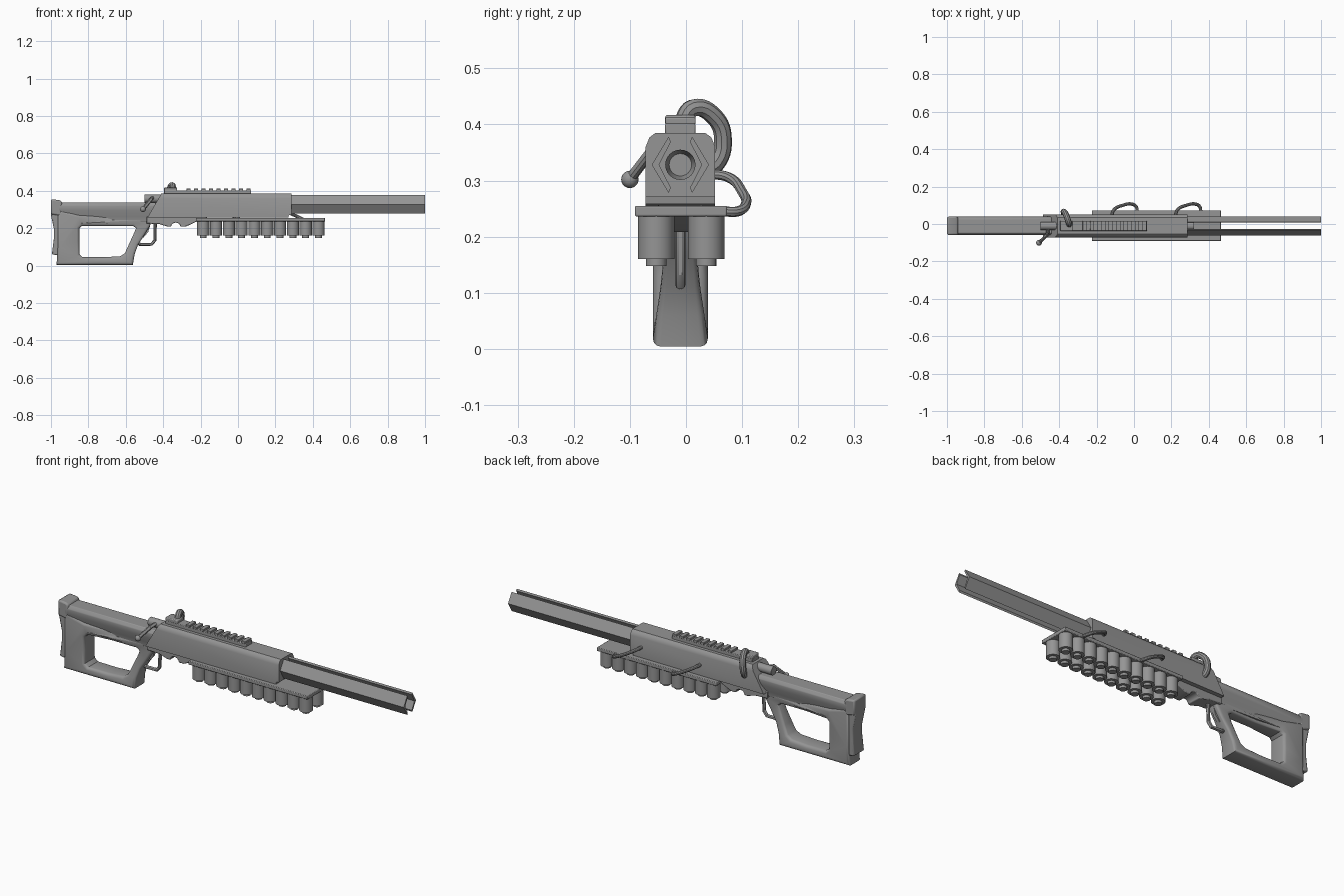
import bpy, bmesh, math
from mathutils import Vector

if "Cube" in bpy.data.objects:
    bpy.data.objects.remove(bpy.data.objects["Cube"], do_unlink=True)

CY = -0.01  # centre plane of the weapon
GREY = (0.3, 0.3, 0.3, 1)
metal = bpy.data.materials.new("plain grey")
metal.use_nodes = True
metal.diffuse_color = GREY
metal.node_tree.nodes["Principled BSDF"].inputs["Base Color"].default_value = GREY


def finish(ob, bevel=0, segments=2, smooth=True):
    ob.data.materials.clear()
    ob.data.materials.append(metal)
    if bevel:
        m = ob.modifiers.new("bevel", "BEVEL")
        m.width, m.segments, m.limit_method = bevel, segments, "ANGLE"
    bpy.ops.object.select_all(action="DESELECT")
    ob.select_set(True)
    bpy.context.view_layer.objects.active = ob
    if smooth:
        bpy.ops.object.shade_smooth_by_angle(angle=math.radians(35))
    return ob


def prism(name, pts, start, end, axis="y", bevel=0, segments=2):
    """Extrude an (x, z) profile along y, or a (y, z) profile along x."""
    bm = bmesh.new()
    place = (lambda p, d: (p[0], d, p[1])) if axis == "y" else (lambda p, d: (d, p[0], p[1]))
    a = [bm.verts.new(place(p, start)) for p in pts]
    b = [bm.verts.new(place(p, end)) for p in pts]
    bm.faces.new(a)
    bm.faces.new(b)
    for i in range(len(pts)):
        j = (i + 1) % len(pts)
        bm.faces.new((a[i], a[j], b[j], b[i]))
    bmesh.ops.recalc_face_normals(bm, faces=bm.faces)
    me = bpy.data.meshes.new(name)
    bm.to_mesh(me)
    bm.free()
    ob = bpy.data.objects.new(name, me)
    bpy.context.collection.objects.link(ob)
    return finish(ob, bevel, segments)


def box(name, x0, x1, y0, y1, z0, z1, bevel=0):
    return prism(name, [(x0, z0), (x1, z0), (x1, z1), (x0, z1)], y0, y1, bevel=bevel)


def rod(name, r, depth, loc, axis="z", sides=20):
    rot = {"z": (0, 0, 0), "x": (0, math.pi / 2, 0)}[axis]
    bpy.ops.mesh.primitive_cylinder_add(vertices=sides, radius=r, depth=depth, location=loc, rotation=rot)
    ob = bpy.context.object
    ob.name = name
    return finish(ob)


def to_mesh(name, cu):
    ob = bpy.data.objects.new(name, cu)
    bpy.context.collection.objects.link(ob)
    bpy.ops.object.select_all(action="DESELECT")
    ob.select_set(True)
    bpy.context.view_layer.objects.active = ob
    bpy.ops.object.convert(target="MESH")
    return bpy.context.object


def tube(name, pts, r, curved=True):
    cu = bpy.data.curves.new(name, "CURVE")
    cu.dimensions, cu.bevel_depth, cu.bevel_resolution = "3D", r, 3
    cu.use_fill_caps, cu.resolution_u = True, 6
    sp = cu.splines.new("BEZIER")
    sp.bezier_points.add(len(pts) - 1)
    for bp, p in zip(sp.bezier_points, pts):
        bp.co = p
        bp.handle_left_type = bp.handle_right_type = "AUTO" if curved else "VECTOR"
    return finish(to_mesh(name, cu))


def mirrored(pts):
    """Right half of a (y, z) section completed about the centre plane."""
    return [(CY + y, z) for y, z in pts] + [(CY - y, z) for y, z in reversed(pts)]


# Receiver with a raked rear and chamfered lower front edge
receiver = prism("receiver", mirrored([(0.062, 0.255), (0.062, 0.36), (0.055, 0.377), (0.044, 0.385)]),
                 -0.41, 0.285, "x")
for v in receiver.data.vertices:
    if v.co.x < 0:
        v.co.x -= (0.385 - v.co.z) * 0.58
    elif v.co.z < 0.26:
        v.co.z, v.co.x = 0.258, 0.27
prism("receiver_front_lip", mirrored([(0.062, 0.271), (0.062, 0.36), (0.055, 0.377), (0.044, 0.385)]),
      0.26, 0.286, "x")

# Lower receiver with a round notch in its belly
notch = [(-0.333 - 0.025 * math.cos(a), 0.208 + 0.022 * math.sin(a))
         for a in [math.pi * i / 8 for i in range(9)]]
prism("lower_receiver", [(-0.49, 0.262), (-0.49, 0.225), (-0.42, 0.222), (-0.375, 0.208)] + notch
      + [(-0.28, 0.208), (-0.22, 0.236), (-0.15, 0.262)], CY - 0.04, CY + 0.04, bevel=0.004)

# Twin chevron barrel rails
for side, label in ((1, "left"), (-1, "right")):
    section = [(0.051, 0.328), (0.021, 0.378), (0.017, 0.369), (0.038, 0.328), (0.017, 0.287), (0.021, 0.278)]
    prism(label + "_barrel_rail", [(CY + side * y, z) for y, z in section], 0.27, 1.0, "x")

# Hollow emitter ring between the rails
bpy.ops.mesh.primitive_cylinder_add(vertices=24, radius=0.027, depth=0.04,
                                    location=(0.3, CY, 0.328), rotation=(0, math.pi / 2, 0))
ring = bpy.context.object
ring.name = "emitter_ring"
bm = bmesh.new()
bm.from_mesh(ring.data)
bm.faces.ensure_lookup_table()
front = max(bm.faces, key=lambda f: f.calc_center_median().z)
bmesh.ops.inset_individual(bm, faces=[front], thickness=0.007)
bmesh.ops.translate(bm, verts=front.verts, vec=(0, 0, -0.03))
bm.to_mesh(ring.data)
bm.free()
finish(ring)

# Top sight rail with teeth
box("top_rail", -0.395, 0.07, CY - 0.027, CY + 0.027, 0.38, 0.402, 0.003)
box("hose_socket", -0.395, -0.325, CY - 0.027, CY + 0.027, 0.398, 0.417, 0.004)
for i in range(9):
    x = -0.275 + i * 0.04
    box("rail_tooth_%d" % (i + 1), x, x + 0.022, CY - 0.027, CY + 0.027, 0.4, 0.412, 0.002)

# Thick hose from the rail into the left flank
tube("thick_hose", [(-0.345, -0.008, 0.4), (-0.35, 0.012, 0.429), (-0.365, 0.052, 0.412),
                    (-0.375, 0.066, 0.37), (-0.375, 0.055, 0.332), (-0.37, 0.035, 0.318)], 0.016)

# Two thin cables from the flank to the shell tray
for i, x in enumerate((-0.12, 0.22)):
    tube("side_cable_%d" % (i + 1), [(x, 0.04, 0.312), (x + 0.012, 0.075, 0.306), (x + 0.06, 0.1, 0.28),
                                    (x + 0.11, 0.106, 0.256), (x + 0.132, 0.092, 0.245),
                                    (x + 0.137, 0.065, 0.245)], 0.009)

# Shell tray with two rows of shells
box("shell_tray", -0.225, 0.465, -0.091, 0.073, 0.236, 0.255, 0.003)
for y, label in ((-0.053, "right"), (0.036, "left")):
    for i in range(10):
        x = -0.186 + i * 0.0685
        rod("%s_shell_%d" % (label, i + 1), 0.0325, 0.08, (x, y, 0.2))
        rod("%s_shell_cap_%d" % (label, i + 1), 0.0185, 0.014, (x, y, 0.155), sides=16)

# Bolt and bolt handle
rod("bolt", 0.022, 0.12, (-0.44, CY, 0.358), "x")
handle_end = Vector((-0.508, -0.1, 0.302))
tube("bolt_handle", [(-0.455, -0.01, 0.365), (-0.465, -0.06, 0.355), handle_end], 0.0095, curved=False)
bpy.ops.mesh.primitive_uv_sphere_add(segments=16, ring_count=10, radius=0.0155, location=handle_end)
bpy.context.object.name = "bolt_knob"
finish(bpy.context.object)

# Upper stock, tapering underneath
prism("upper_stock", mirrored([(0.03, 0.235), (0.034, 0.262), (0.049, 0.295), (0.049, 0.322), (0.038, 0.338)]),
      -0.96, -0.44, "x", bevel=0.003)

# Skeleton stock frame with a hand hole
frame = bpy.data.curves.new("stock_frame", "CURVE")
frame.dimensions, frame.fill_mode = "2D", "BOTH"
frame.extrude, frame.bevel_depth, frame.bevel_resolution, frame.offset = 0.035, 0.014, 2, -0.014
outer = [(-0.965, 0.3), (-0.965, 0.1), (-0.97, 0.004), (-0.75, 0.004), (-0.562, 0.004), (-0.553, 0.06),
         (-0.535, 0.11), (-0.5, 0.165), (-0.47, 0.215), (-0.46, 0.26), (-0.65, 0.26), (-0.85, 0.27)]
inner = [(-0.848, 0.2), (-0.835, 0.212), (-0.7, 0.212), (-0.56, 0.212), (-0.545, 0.2), (-0.56, 0.165),
         (-0.585, 0.11), (-0.605, 0.066), (-0.63, 0.05), (-0.72, 0.045), (-0.83, 0.045), (-0.848, 0.06), (-0.848, 0.13)]
for loop in (outer, inner):
    sp = frame.splines.new("POLY")
    sp.points.add(len(loop) - 1)
    for p, (x, z) in zip(sp.points, loop):
        p.co = (x, z, 0, 1)
    sp.use_cyclic_u = True
stock = to_mesh("stock_frame", frame)
for v in stock.data.vertices:
    x, z, d = v.co
    slim = min(1, max(0, (x + 0.86) / 0.12)) * min(1, max(0, (z - 0.02) / 0.13))
    v.co = (x, CY - d * (1 - 0.4 * slim), z)
bm = bmesh.new()
bm.from_mesh(stock.data)
bmesh.ops.remove_doubles(bm, verts=bm.verts, dist=0.0001)
bmesh.ops.recalc_face_normals(bm, faces=bm.faces)
bm.to_mesh(stock.data)
bm.free()
finish(stock)

# Butt pad and its top cap
prism("butt_pad", [(-0.995, 0.06), (-0.96, 0.055), (-0.96, 0.33), (-1.0, 0.33), (-1.0, 0.27), (-0.985, 0.2),
                   (-0.985, 0.14)], CY - 0.042, CY + 0.042, bevel=0.006)
prism("butt_cap", [(-1.0, 0.275), (-0.945, 0.265), (-0.94, 0.342), (-0.955, 0.35), (-1.0, 0.355)],
      CY - 0.049, CY + 0.049, bevel=0.008)

# Trigger and its guard
tube("trigger_guard", [(-0.442, CY, 0.23), (-0.445, CY, 0.135), (-0.462, CY, 0.114), (-0.525, CY, 0.114),
                       (-0.54, CY, 0.125)], 0.009, curved=False)
prism("trigger", [(-0.485, 0.23), (-0.465, 0.23), (-0.48, 0.18), (-0.505, 0.15), (-0.51, 0.155), (-0.49, 0.185)],
      CY - 0.008, CY + 0.008)
